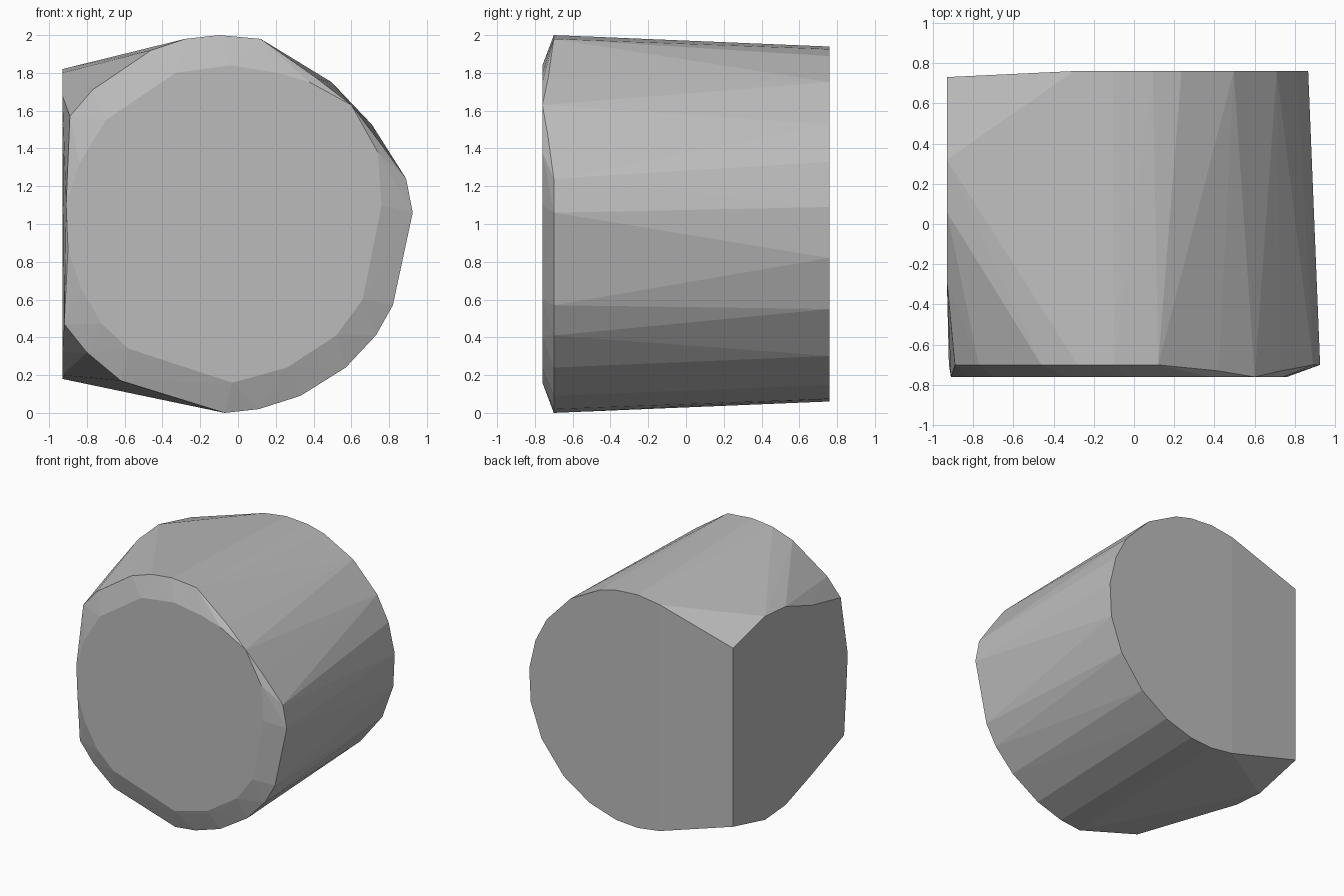
import bpy
import bmesh
from math import cos, sin, radians

cube = bpy.data.objects.get("Cube")
if cube:
    bpy.data.objects.remove(cube)

# Single stone grey
grey = bpy.data.materials.new("stone_grey")
grey.use_nodes = True
colour = (0.5, 0.5, 0.5, 1)
grey.diffuse_color = colour
grey.node_tree.nodes["Principled BSDF"].inputs["Base Color"].default_value = colour


def at_depth(y, outline):
    """Place an x, z outline at one depth."""
    return [(x, y, z) for x, z in outline]


# Round back rim
back_angles = (-104, -92, -80, -65, -48, -28.6, -11, 5.5, 20.5, 34, 53, 71, 80, 92, 104)
points = at_depth(0.76, [(-0.07 + 0.94 * cos(radians(a)), 1 + 0.94 * sin(radians(a)))
                         for a in back_angles])

# Wide front rim, with its two chipped corners set further forward
points += at_depth(-0.70, [
    (-0.89, 1.57), (-0.77, 1.71), (-0.46, 1.92), (-0.28, 1.98), (-0.10, 2.0), (0.12, 1.98),
    (0.89, 1.24), (0.925, 1.06), (0.82, 0.57), (0.73, 0.41), (0.57, 0.24), (0.33, 0.09),
    (0.11, 0.02), (-0.07, 0), (-0.62, 0.17), (-0.80, 0.32), (-0.92, 0.47)])
points += at_depth(-0.73, [(0.42, 1.77), (0.73, 1.46)])

# Flat front cap inside the bevel
points += at_depth(-0.76, [
    (-0.04, 1.84), (0.21, 1.80), (0.38, 1.75), (0.60, 1.63), (0.74, 1.38), (0.76, 1.10),
    (0.66, 0.60), (0.52, 0.41), (0.26, 0.24), (-0.03, 0.16), (-0.58, 0.34), (-0.72, 0.47),
    (-0.83, 0.66), (-0.90, 0.87), (-0.91, 1.10), (-0.84, 1.32), (-0.70, 1.55), (-0.33, 1.80)])

# Flat sliced side, symmetric about mid height
for y, half in ((0.73, 0.72), (0.32, 0.82), (0.06, 0.80), (-0.28, 0.68)):
    points += [(-0.93, y, 1 + half), (-0.93, y, 1 - half)]

# Wrap the outlines into one faceted block
bm = bmesh.new()
for p in points:
    bm.verts.new(p)
hull = bmesh.ops.convex_hull(bm, input=bm.verts)
loose = {v for v in hull["geom_interior"] + hull["geom_unused"]
         if isinstance(v, bmesh.types.BMVert)}
bmesh.ops.delete(bm, geom=list(loose), context="VERTS")
bmesh.ops.recalc_face_normals(bm, faces=bm.faces)
mesh = bpy.data.meshes.new("faceted_block")
bm.to_mesh(mesh)
bm.free()
mesh.materials.append(grey)
block = bpy.data.objects.new("faceted_block", mesh)
bpy.context.collection.objects.link(block)
